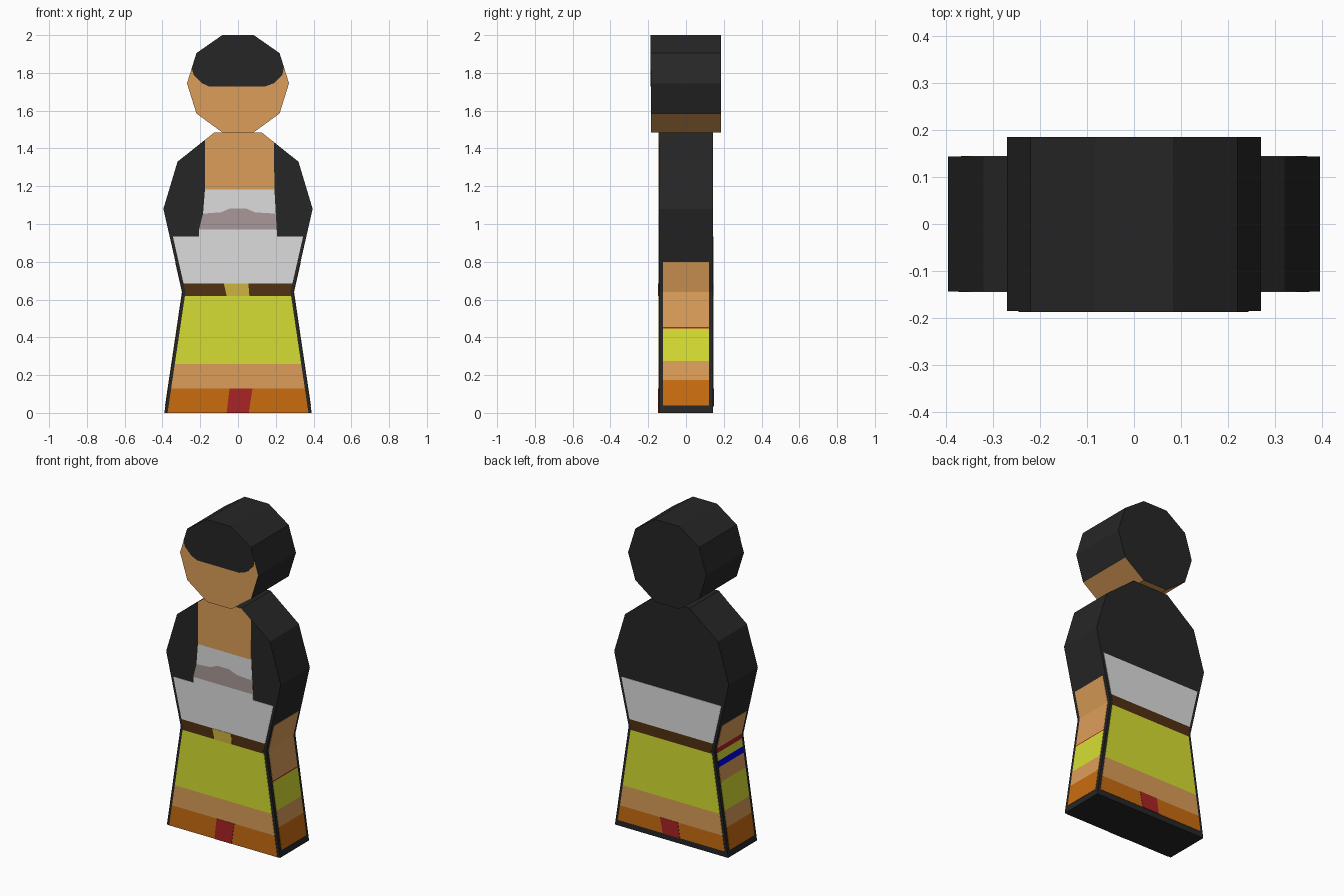
import bpy, bmesh
from mathutils import Vector

if "Cube" in bpy.data.objects:
    bpy.data.objects.remove(bpy.data.objects["Cube"])


def material(name, r, g, b):
    lin = [((c / 255 + 0.055) / 1.055) ** 2.4 if c > 10 else c / 3294 for c in (r, g, b)]
    m = bpy.data.materials.new(name)
    m.diffuse_color = (*lin, 1)
    m.use_nodes = True
    m.node_tree.nodes["Principled BSDF"].inputs["Base Color"].default_value = m.diffuse_color
    return m


BLACK = material("black", 38, 38, 38)
SKIN = material("skin", 219, 157, 88)
ORANGE = material("orange", 202, 108, 15)
LIME = material("lime yellow", 214, 222, 50)
WHITE = material("off white", 220, 220, 220)
BROWN = material("dark brown", 81, 49, 17)
GOLD = material("gold", 207, 180, 65)
RED = material("red", 170, 35, 37)
MAUVE = material("mauve grey", 170, 153, 153)
BLUE = material("blue", 0, 0, 250)

BODY_Y, HEAD_Y, T = 0.143, 0.185, 0.002
BODY = [(0.39, 0), (0.295, 0.64), (0.395, 1.08), (0.32, 1.33), (0.125, 1.485)]
HEAD = [(0.083, 1.485), (0.22, 1.585), (0.27, 1.745), (0.22, 1.905), (0.083, 2.0)]


def prism(name, pts, offset, mats, rule=None):
    """Extrude a closed outline along an offset; the rule picks a material by face normal."""
    bm = bmesh.new()
    a = [bm.verts.new(p) for p in pts]
    b = [bm.verts.new(Vector(p) + Vector(offset)) for p in pts]
    bm.faces.new(a)
    bm.faces.new(b[::-1])
    for i in range(len(a)):
        j = (i + 1) % len(a)
        bm.faces.new((a[i], b[i], b[j], a[j]))
    bmesh.ops.recalc_face_normals(bm, faces=bm.faces)
    bm.normal_update()
    if rule:
        for f in bm.faces:
            f.material_index = rule(f.normal)
    me = bpy.data.meshes.new(name)
    bm.to_mesh(me)
    bm.free()
    for m in mats:
        me.materials.append(m)
    ob = bpy.data.objects.new(name, me)
    bpy.context.collection.objects.link(ob)
    return ob


def mirrored(half):
    return half + [(-x, z) for x, z in reversed(half)]


def half_width(z):
    for (x0, z0), (x1, z1) in zip(BODY, BODY[1:]):
        if z <= z1:
            return x0 + (x1 - x0) * (z - z0) / (z1 - z0)


def levels(z0, z1):
    return [z0] + ([0.64] if z0 < 0.64 < z1 else []) + [z1]


def panel(name, pts, mat, side=-1, y=BODY_Y, thick=T):
    """Thin painted plate on the front (-1) or back (1)."""
    return prism(name, [(x, side * y, z) for x, z in pts], (0, side * thick, 0), [mat])


def band(name, z0, z1, mat, side):
    pts = mirrored([(half_width(z) - 0.017, z) for z in levels(z0, z1)])
    return panel(name, pts, mat, side)


def sleeve_band(name, z0, z1, mat, side):
    """Thin plate following the slanted side of the body, split at the waist."""
    zs = levels(z0, z1)
    for a, b in zip(zs, zs[1:]):
        pts = [(side * half_width(z), y, z) for z, y in
               ((a, -0.122), (a, 0.122), (b, 0.122), (b, -0.122))]
        prism(name, pts, (side * T, 0, 0), [mat])


# Body and head blocks
prism("body", [(x, -BODY_Y, z) for x, z in mirrored(BODY)], (0, 2 * BODY_Y, 0), [BLACK])
prism("head", [(x, -HEAD_Y, z) for x, z in mirrored(HEAD)], (0, 2 * HEAD_Y, 0),
      [BLACK, SKIN], lambda n: int(n.y < -0.5 or n.z < -0.5))

# Hair fringe on the face
panel("hair_fringe", [(-0.083, 2.0), (-0.22, 1.905), (-0.245, 1.825), (-0.235, 1.79),
                      (-0.19, 1.745), (-0.15, 1.727), (0.14, 1.727), (0.19, 1.745),
                      (0.235, 1.79), (0.243, 1.83), (0.22, 1.905), (0.083, 2.0)],
      BLACK, y=HEAD_Y)

# Clothing bands on front and back
for side, label, base in ((-1, "front", 0.0), (1, "back", 0.035)):
    band(label + "_hem", base, 0.13, ORANGE, side)
    band(label + "_legs", 0.13, 0.26, SKIN, side)
    band(label + "_skirt", 0.26, 0.62, LIME, side)
    band(label + "_belt", 0.62, 0.685, BROWN, side)
    band(label + "_shirt", 0.685, 0.935, WHITE, side)
    panel(label + "_hem_mark", [(-0.06, base), (0.057, base), (0.077, 0.13), (-0.045, 0.13)],
          RED, side, thick=2 * T)

# Front details: buckle, shirt top, neckline
panel("buckle", [(-0.06, 0.62), (0.06, 0.62), (0.055, 0.685), (-0.075, 0.685)], GOLD, thick=2 * T)
panel("shirt_middle", [(-0.207, 0.935), (0.207, 0.935), (0.205, 0.97), (-0.207, 0.97)], WHITE)
fold = [(-0.185, 1.055), (-0.09, 1.062), (-0.04, 1.083), (0.04, 1.083), (0.09, 1.062), (0.2, 1.055)]
panel("shirt_fold", [(0.205, 0.97), (-0.207, 0.97)] + fold, MAUVE)
panel("shirt_top", fold + [(0.193, 1.183), (-0.175, 1.183)], WHITE)
panel("chest", [(-0.175, 1.183), (0.193, 1.183), (0.19, 1.433), (0.125, 1.485),
                (-0.125, 1.485), (-0.175, 1.445)], SKIN)

# Sides: shared lower bands, then arms (the left one wears bracelets)
for side, label in ((1, "right"), (-1, "left")):
    sleeve_band(label + "_side_hem", 0.04, 0.175, ORANGE, side)
    sleeve_band(label + "_side_leg", 0.175, 0.275, SKIN, side)
    sleeve_band(label + "_side_skirt", 0.275, 0.447, LIME, side)
sleeve_band("right_side_trim", 0.447, 0.454, RED, 1)
sleeve_band("right_arm", 0.454, 0.80, SKIN, 1)
for name, z0, z1, mat in (("left_hand", 0.447, 0.535, SKIN), ("blue_bracelet", 0.535, 0.573, BLUE),
                          ("lime_bracelet", 0.573, 0.62, LIME), ("red_bracelet", 0.62, 0.65, RED),
                          ("left_arm", 0.65, 0.80, SKIN)):
    sleeve_band(name, z0, z1, mat, -1)
